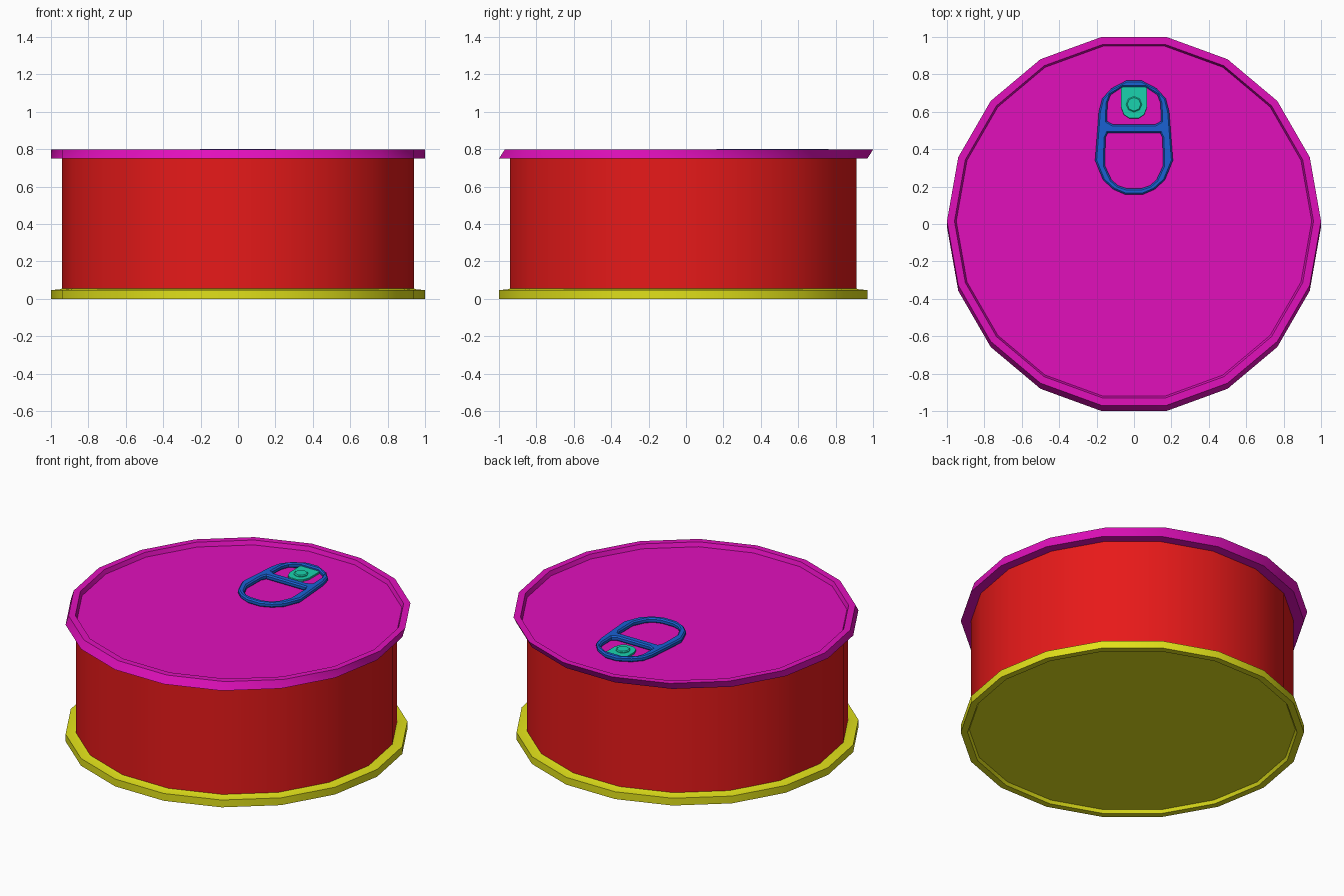
import bpy, bmesh
from math import sin, cos, pi

if "Cube" in bpy.data.objects:
    bpy.data.objects.remove(bpy.data.objects["Cube"])

SIDES = 18


def paint(ob, rgb):
    mat = bpy.data.materials.new(ob.name + "_colour")
    mat.diffuse_color = (*rgb, 1)
    mat.use_nodes = True
    mat.node_tree.nodes["Principled BSDF"].inputs["Base Color"].default_value = mat.diffuse_color
    ob.data.materials.append(mat)
    bpy.ops.object.select_all(action='DESELECT')
    ob.select_set(True)
    bpy.context.view_layer.objects.active = ob
    bpy.ops.object.shade_smooth_by_angle()


def lathe(name, rings, rgb, cap=True, n=SIDES):
    """Skin rings given as (radius, z, centre y); the last one may be capped."""
    bm = bmesh.new()
    loops = [[bm.verts.new((r * cos(2 * pi * i / n), cy + r * sin(2 * pi * i / n), z))
              for i in range(n)] for r, z, cy in rings]
    for a, b in zip(loops, loops[1:]):
        for i in range(n):
            j = (i + 1) % n
            bm.faces.new((a[i], a[j], b[j], b[i]))
    if cap:
        top = bm.faces.new(loops[-1])
        # orient winding consistently for downward-running profiles
        if rings[0][1] > rings[-1][1]:
            top.normal_flip()
            for f in bm.faces:
                f.normal_flip()
            top.normal_flip()
            top.normal_flip()
    bmesh.ops.recalc_face_normals(bm, faces=bm.faces)
    me = bpy.data.meshes.new(name)
    bm.to_mesh(me)
    bm.free()
    ob = bpy.data.objects.new(name, me)
    bpy.context.collection.objects.link(ob)
    paint(ob, rgb)
    return ob


def plate(name, halves, z, half_height, bevel, rgb):
    """Flat bevelled plate from right-half outlines mirrored in x; inner ones are holes."""
    cu = bpy.data.curves.new(name, 'CURVE')
    cu.dimensions = '2D'
    cu.fill_mode = 'BOTH'
    cu.extrude, cu.bevel_depth = half_height - bevel, bevel
    cu.bevel_resolution, cu.offset = 0, -bevel
    for half in halves:
        pts = half + [(-x, y) for x, y in reversed(half)]
        sp = cu.splines.new('POLY')
        sp.points.add(len(pts) - 1)
        for p, (x, y) in zip(sp.points, pts):
            p.co = (x, y, 0, 1)
        sp.use_cyclic_u = True
    ob = bpy.data.objects.new(name, cu)
    ob.location.z = z
    bpy.context.collection.objects.link(ob)
    bpy.ops.object.select_all(action='DESELECT')
    ob.select_set(True)
    bpy.context.view_layer.objects.active = ob
    bpy.ops.object.convert(target='MESH')
    paint(bpy.context.object, rgb)


S = 0.015  # the lid's top rim is shifted back relative to its lower edge

# Can wall
lathe("can_body", [(0.94, 0.05, -S), (0.94, 0.75, -S)], (0.8, 0.01, 0.01), cap=False)

# Bottom rim with recessed base
lathe("can_base", [(0.94, 0.055, -S), (0.955, 0.05, -S), (1, 0.047, -S), (1, 0, -S),
                   (0.96, 0, -S), (0.95, 0.02, -S)], (0.75, 0.75, 0.01))

# Lid rim with recessed panel
lathe("can_lid", [(0.94, 0.75, -S), (1, 0.75, -S), (1, 0.797, S), (0.96, 0.797, S),
                  (0.95, 0.77, S)], (0.75, 0.005, 0.5))

# Pull tab: outline, small front hole, finger hole
outline = [(0.04, 0.767), (0.12, 0.725), (0.17, 0.67), (0.188, 0.6), (0.208, 0.34),
           (0.165, 0.235), (0.11, 0.185), (0.045, 0.157)]
small_hole = [(0.06, 0.733), (0.125, 0.69), (0.142, 0.645), (0.145, 0.55), (0.115, 0.533)]
finger_hole = [(0.14, 0.487), (0.153, 0.46), (0.155, 0.31), (0.12, 0.235), (0.085, 0.205), (0.04, 0.19)]
plate("pull_tab", [outline, small_hole, finger_hole], 0.786, 0.016, 0.008, (0.01, 0.12, 0.65))

# Rivet tongue and rivet
tongue = [(0.07, 0.74), (0.07, 0.625), (0.055, 0.585), (0.025, 0.565)]
plate("rivet_tongue", [tongue], 0.779, 0.006, 0.001, (0.01, 0.65, 0.42))
rivet = lathe("rivet", [(0.042, 0.78, 0), (0.042, 0.79, 0), (0.036, 0.795, 0)],
              (0.01, 0.65, 0.42), n=8)
rivet.location.y = 0.64
